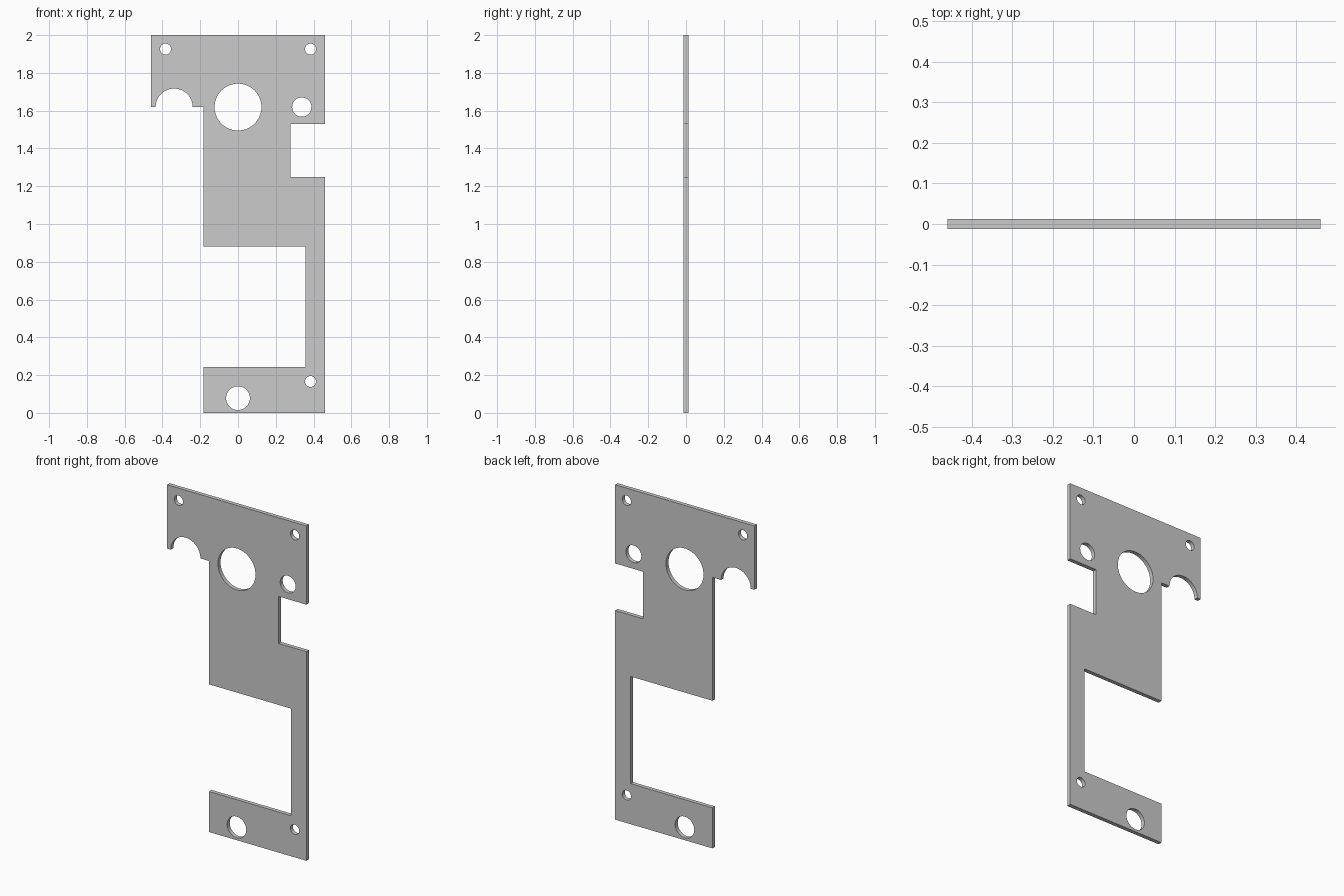
import bpy
from math import sin, cos, pi, radians

if "Cube" in bpy.data.objects:
    bpy.data.objects.remove(bpy.data.objects["Cube"])

THICKNESS = 0.024


def arc(x, z, r, start, end, steps):
    return [(x + r * cos(start + (end - start) * i / steps),
             z + r * sin(start + (end - start) * i / steps))
            for i in range(steps + 1)]


def circle(x, z, r, steps=64):
    return arc(x, z, r, 0, 2 * pi, steps)[:-1]


# Plate outline, with the half-round notch under the upper left wing
outline = [(-0.46, 2.0), (-0.46, 1.619)]
outline += arc(-0.338, 1.619, 0.098, pi, 0, 32)
outline += [(-0.183, 1.619), (-0.183, 0.882), (0.357, 0.882), (0.357, 0.242),
            (-0.183, 0.242), (-0.183, 0.0), (0.46, 0.0), (0.46, 1.249),
            (0.277, 1.249), (0.277, 1.53), (0.46, 1.53), (0.46, 2.0)]

# Centre bore, side hole, lower hole and three screw holes
holes = [(0, 1.619, 0.124), (0.338, 1.619, 0.051), (0, 0.078, 0.063),
         (-0.384, 1.926, 0.029), (0.384, 1.926, 0.029), (0.384, 0.166, 0.029)]

# Filled flat curve, extruded to the plate thickness
curve = bpy.data.curves.new("mounting_plate", 'CURVE')
curve.dimensions = '2D'
curve.fill_mode = 'BOTH'
curve.extrude = THICKNESS / 2
for points in [outline] + [circle(*h) for h in holes]:
    spline = curve.splines.new('POLY')
    spline.points.add(len(points) - 1)
    for p, (x, z) in zip(spline.points, points):
        p.co = (x, z, 0, 1)
    spline.use_cyclic_u = True

plate = bpy.data.objects.new("mounting_plate", curve)
bpy.context.collection.objects.link(plate)
plate.rotation_euler.x = radians(90)

# Turn into a welded mesh with smooth hole walls and crisp edges
bpy.context.view_layer.objects.active = plate
plate.select_set(True)
bpy.ops.object.convert(target='MESH')
plate = bpy.context.object
bpy.ops.object.mode_set(mode='EDIT')
bpy.ops.mesh.select_all(action='SELECT')
bpy.ops.mesh.remove_doubles(threshold=0.0001)
bpy.ops.mesh.normals_make_consistent(inside=False)
bpy.ops.object.mode_set(mode='OBJECT')
bpy.ops.object.transform_apply(location=False, rotation=True, scale=False)
bpy.ops.object.shade_smooth_by_angle(angle=radians(30))
